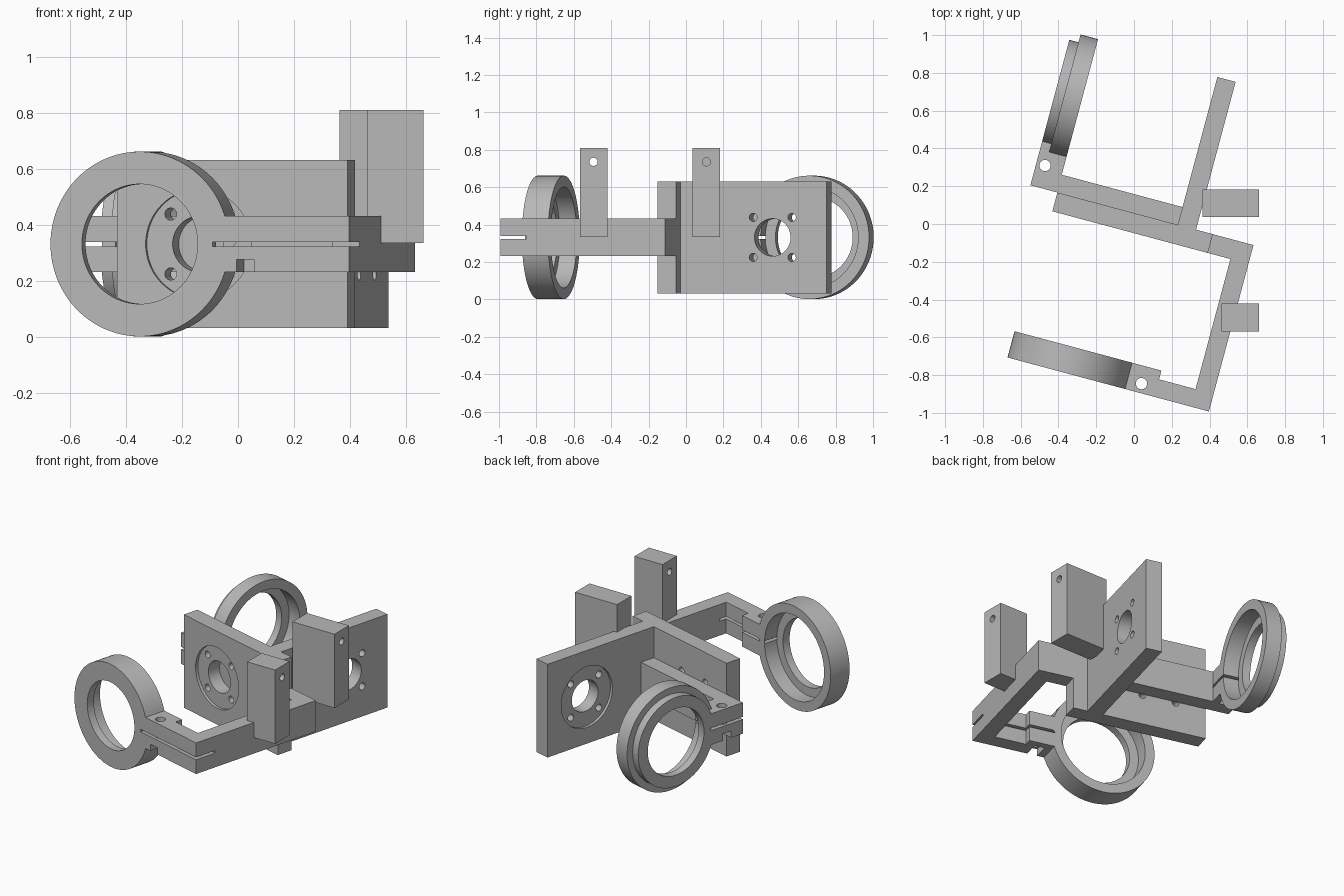
import bpy
import bmesh
import math
from mathutils import Matrix

if "Cube" in bpy.data.objects:
    bpy.data.objects.remove(bpy.data.objects["Cube"])

TURN = math.radians(-15)   # the bracket sits turned on the base frame
MID = 0.332                # height of all the axes

grey = bpy.data.materials.new("machined_grey")
grey.use_nodes = True
grey.diffuse_color = (0.48, 0.48, 0.48, 1)
grey.node_tree.nodes["Principled BSDF"].inputs["Base Color"].default_value = (0.48, 0.48, 0.48, 1)


def finish(bm, name):
    bmesh.ops.recalc_face_normals(bm, faces=bm.faces[:])
    mesh = bpy.data.meshes.new(name)
    bm.to_mesh(mesh)
    bm.free()
    mesh.materials.append(grey)
    ob = bpy.data.objects.new(name, mesh)
    bpy.context.scene.collection.objects.link(ob)
    return ob


def prism(name, outline, z0, z1):
    """Flat outline extruded upward."""
    bm = bmesh.new()
    face = bm.faces.new([bm.verts.new((x, y, z0)) for x, y in outline])
    ext = bmesh.ops.extrude_face_region(bm, geom=[face])
    top = [v for v in ext["geom"] if isinstance(v, bmesh.types.BMVert)]
    bmesh.ops.translate(bm, verts=top, vec=(0, 0, z1 - z0))
    return finish(bm, name)


def box(name, x0, x1, y0, y1, z0, z1):
    return prism(name, [(x0, y0), (x1, y0), (x1, y1), (x0, y1)], z0, z1)


def cylinder(name, axis, a, b, start, end, radius, segments=96):
    """Cylinder along an axis; a and b are the other two coordinates in order."""
    bm = bmesh.new()
    bmesh.ops.create_cone(bm, cap_ends=True, segments=segments, radius1=radius,
                          radius2=radius, depth=end - start)
    mid = (start + end) / 2
    if axis == "x":
        m = Matrix.Translation((mid, a, b)) @ Matrix.Rotation(math.pi / 2, 4, "Y")
    elif axis == "y":
        m = Matrix.Translation((a, mid, b)) @ Matrix.Rotation(math.pi / 2, 4, "X")
    else:
        m = Matrix.Translation((a, b, mid))
    bmesh.ops.transform(bm, matrix=m, verts=bm.verts[:])
    return finish(bm, name)


def combine(ob, tools, operation):
    """Apply booleans in turn and discard the tools."""
    for tool in tools:
        mod = ob.modifiers.new("shape", "BOOLEAN")
        mod.operation = operation
        mod.solver = "EXACT"
        mod.object = tool
        bpy.context.view_layer.update()
        graph = bpy.context.evaluated_depsgraph_get()
        result = bpy.data.meshes.new_from_object(ob.evaluated_get(graph))
        ob.modifiers.clear()
        ob.data = result
        bpy.data.objects.remove(tool)


def shade(ob, turn=TURN):
    ob.rotation_euler.z = turn
    bpy.ops.object.select_all(action="DESELECT")
    ob.select_set(True)
    bpy.context.view_layer.objects.active = ob
    bpy.ops.object.shade_smooth_by_angle(angle=math.radians(30))


ARM_Z = (MID - 0.1, MID + 0.1)
SLIT_Z = (MID - 0.008, MID + 0.008)
NUT_Z = (0.2, 0.276)

# Front clamp: split ring, stepped arm and side leg
RING_U = -0.134
front = prism("front_clamp", [
    (0.1, -0.856), (0.64, -0.856), (0.64, 0.056), (0.417, 0.056), (0.417, -0.047),
    (0.541, -0.047), (0.541, -0.76), (0.341, -0.76), (0.341, -0.712), (0.1, -0.712)], *ARM_Z)
combine(front, [cylinder("ring", "y", RING_U, MID, -0.856, -0.712, 0.33)], "UNION")
combine(front, [
    cylinder("bore", "y", RING_U, MID, -0.806, -0.6, 0.27),
    cylinder("opening", "y", RING_U, MID, -1, -0.6, 0.214),
    box("slit", 0.135, 0.7, -0.9, -0.712, *SLIT_Z),
    cylinder("screw_hole", "z", 0.257, -0.806, 0, 0.6, 0.03, 32),
    box("nut_slot", 0.224, 0.288, -0.9, -0.755, *NUT_Z)], "DIFFERENCE")
shade(front)

# Rear clamp: split ring with a smaller boss on its outer side, and its arm
RING_V = 0.566
rear = prism("rear_clamp", [
    (-0.583, 0.056), (0.225, 0.056), (0.225, 0.153), (-0.437, 0.153),
    (-0.437, 0.32), (-0.583, 0.32)], *ARM_Z)
combine(rear, [
    cylinder("ring", "x", RING_V, MID, -0.533, -0.437, 0.33),
    cylinder("boss", "x", RING_V, MID, -0.583, -0.5, 0.287)], "UNION")
combine(rear, [
    cylinder("bore", "x", RING_V, MID, -0.533, -0.3, 0.27),
    cylinder("opening", "x", RING_V, MID, -0.8, -0.3, 0.214),
    box("slit", -0.7, -0.437, 0, 0.297, *SLIT_Z),
    cylinder("screw_hole", "z", -0.535, 0.177, 0, 0.6, 0.03, 32),
    box("nut_slot", -0.7, -0.482, 0.145, 0.209, *NUT_Z)], "DIFFERENCE")
shade(rear)

# Two upright mounting plates meeting in a T
plates = prism("mounting_plates", [
    (-0.435, -0.047), (0.417, -0.047), (0.417, 0.056), (0.325, 0.056), (0.325, 0.866),
    (0.225, 0.866), (0.225, 0.056), (-0.435, 0.056)], MID - 0.3, MID + 0.3)
cutters = []
for axis, centre, face, far in (("y", RING_U, -0.047, 0.1), ("x", RING_V, 0.225, 0.4)):
    cutters.append(cylinder("recess", axis, centre, MID, face - 0.05, face + 0.018, 0.195))
    cutters.append(cylinder("centre_hole", axis, centre, MID, face - 0.05, far, 0.1, 64))
    for i in (-1, 1):
        for j in (-1, 1):
            cutters.append(cylinder("bolt_hole", axis, centre + i * 0.107, MID + j * 0.107,
                                    face - 0.05, far, 0.022, 24))
combine(plates, cutters, "DIFFERENCE")
shade(plates)

# Two square posts, each with a cross hole near the top
for name, x0, y0, hole_start in (("front_post", 0.463, -0.568, 0.3),
                                 ("rear_post", 0.363, 0.036, 0.46)):
    post = box(name, x0, 0.662, y0, y0 + 0.147, 0.335, 0.81)
    combine(post, [cylinder("post_hole", "x", y0 + 0.0735, 0.736, hole_start, 0.8, 0.022, 24)],
            "DIFFERENCE")
    shade(post, 0)
